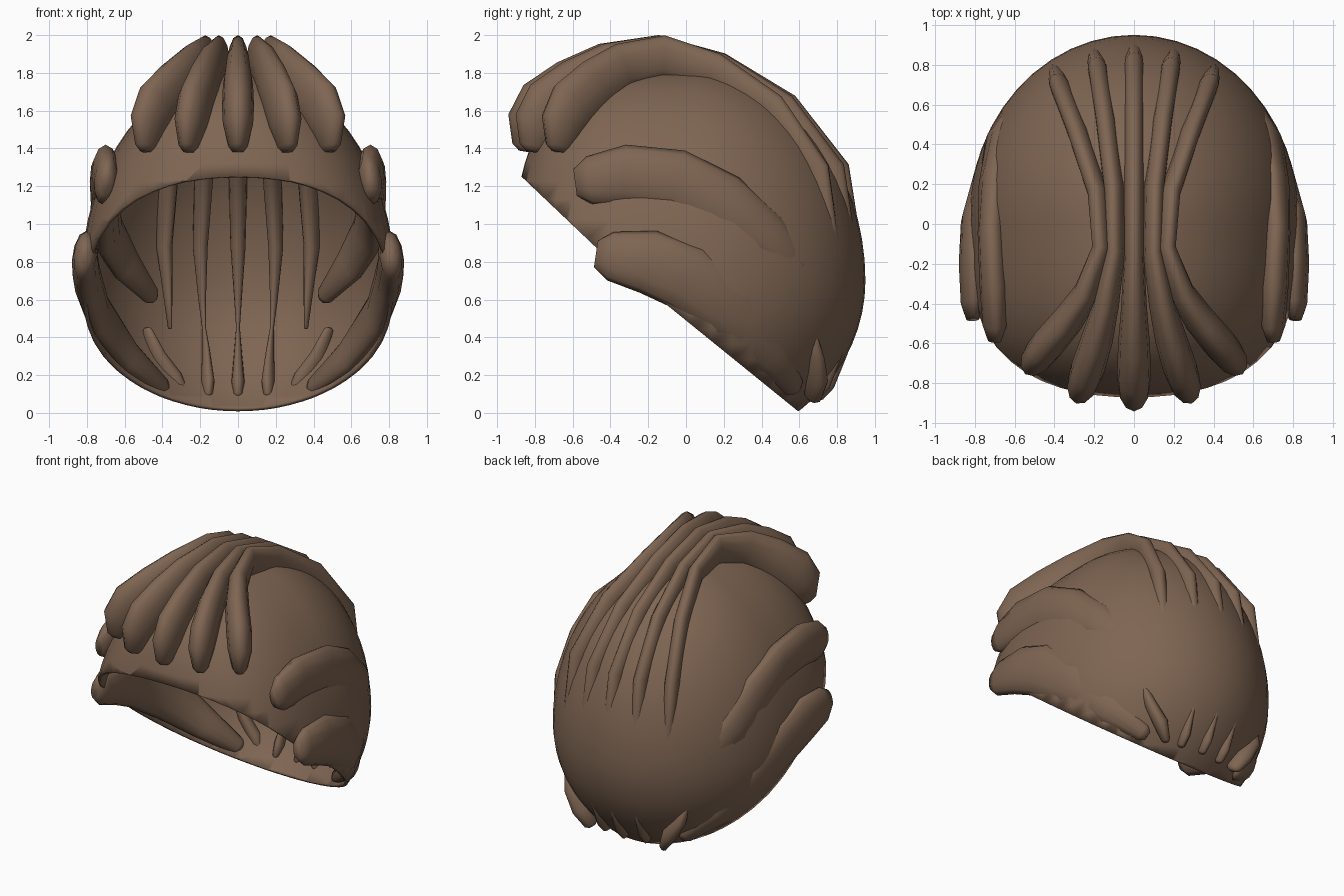
import bpy, bmesh, math
from mathutils import Vector

cube = bpy.data.objects.get("Cube")
if cube:
    bpy.data.objects.remove(cube, do_unlink=True)

brown = bpy.data.materials.new("warm_brown")
brown.use_nodes = True
brown.diffuse_color = (0.21, 0.13, 0.085, 1)
brown.node_tree.nodes["Principled BSDF"].inputs["Base Color"].default_value = brown.diffuse_color

CENTRE = Vector((0, 0.02, 0.7))


def finish(bm, name):
    bmesh.ops.recalc_face_normals(bm, faces=bm.faces)
    mesh = bpy.data.meshes.new(name)
    bm.to_mesh(mesh)
    bm.free()
    mesh.materials.append(brown)
    obj = bpy.data.objects.new(name, mesh)
    bpy.context.collection.objects.link(obj)
    for face in mesh.polygons:
        face.use_smooth = True
    return obj


# Thin hollow cap, squarer at the brow and cut by two sloping planes
def make_cap():
    bm = bmesh.new()
    bmesh.ops.create_uvsphere(bm, u_segments=48, v_segments=32, radius=1)
    for v in bm.verts:
        x, y, z = v.co
        if y < -0.001:
            y = -max(0, 1 - math.hypot(x, z) ** 3) ** (1 / 3)
        v.co = CENTRE + Vector((0.83 * x, 0.93 * y, z * (1.12 if z > 0 else 0.88)))
    for slope in (0.95, 0.81):
        bmesh.ops.bisect_plane(bm, geom=bm.verts[:] + bm.edges[:] + bm.faces[:],
                               plane_co=(0, -0.47, 0.87), plane_no=(0, -slope, -1),
                               clear_outer=True)
    cap = finish(bm, "hair_cap")
    wall = cap.modifiers.new("wall", "SOLIDIFY")
    wall.thickness = 0.02
    wall.offset = -1
    bpy.context.view_layer.objects.active = cap
    cap.select_set(True)
    bpy.ops.object.shade_smooth_by_angle(angle=math.radians(50))


# Rounded lock swept along a path; each size is (outward, sideways) half-width
def make_lock(name, path, sizes, mirror=1, upright=False, sides=12):
    pts = [Vector((p[0] * mirror, p[1], p[2])) for p in path]
    bm = bmesh.new()
    rings = []

    def ring(pos, out, across, size):
        rings.append([bm.verts.new(pos + out * math.cos(a) * size[0] + across * math.sin(a) * size[1])
                      for a in (math.tau * i / sides for i in range(sides))])

    last = len(pts) - 1
    for i, p in enumerate(pts):
        along = (pts[min(i + 1, last)] - pts[max(i - 1, 0)]).normalized()
        out = p - CENTRE
        if upright:
            out.z = 0
        out = (out - along * out.dot(along)).normalized()
        across = along.cross(out)
        size = Vector(sizes[i])
        # Rounded ends
        if i == 0:
            ring(p - along * size.y * 0.6, out, across, size * 0.55)
        ring(p, out, across, size)
        if i == last:
            ring(p + along * size.y * 0.6, out, across, size * 0.5)
    for a, b in zip(rings, rings[1:]):
        for i in range(sides):
            j = (i + 1) % sides
            bm.faces.new((a[i], a[j], b[j], b[i]))
    bm.faces.new(rings[0])
    bm.faces.new(rings[-1])
    finish(bm, name)


make_cap()

# Crown locks share one side profile, spread outward and pulled in toward the sides
profile = [(-0.83, 1.41), (-0.81, 1.53), (-0.75, 1.62), (-0.6, 1.73), (-0.42, 1.83), (-0.15, 1.88),
           (0.17, 1.81), (0.52, 1.61), (0.79, 1.28), (0.88, 0.88), (0.87, 0.6), (0.86, 0.45),
           (0.82, 0.33), (0.73, 0.16), (0.69, 0.09)]
outward = [0.09, 0.14, 0.16, 0.15, 0.13, 0.12, 0.1, 0.09, 0.08, 0.05, 0.03, 0.015, 0.04, 0.06, 0.04]
sideways = [0.05, 0.08, 0.085, 0.08, 0.065, 0.05, 0.05, 0.05, 0.05, 0.04, 0.02, 0.01, 0.02, 0.035, 0.025]
inner_x = [0.26, 0.25, 0.23, 0.185, 0.14, 0.095, 0.1, 0.14, 0.18, 0.2, 0.19, 0.18, 0.17, 0.16, 0.16]
outer_x = [0.48, 0.47, 0.43, 0.33, 0.235, 0.16, 0.18, 0.28, 0.37, 0.39, 0.37, 0.36]


def crown_lock(name, xs, front, back, mirror=1):
    path = [(x, y * (front if y < 0 else back), z) for x, (y, z) in zip(xs, profile)]
    make_lock(name, path, list(zip(outward, sideways)), mirror)


crown_lock("crown_lock_middle", [0] * len(profile), 1, 1)

temple = [(0.7, -0.51, 1.23), (0.7, -0.32, 1.255), (0.71, -0.05, 1.225), (0.71, 0.2, 1.11),
          (0.68, 0.43, 0.94), (0.59, 0.59, 0.78), (0.46, 0.7, 0.62)]
temple_size = [(0.06, 0.13), (0.075, 0.165), (0.075, 0.17), (0.07, 0.16), (0.06, 0.13),
               (0.05, 0.1), (0.04, 0.05)]
cheek = [(0.81, -0.4, 0.83), (0.81, -0.2, 0.8), (0.8, 0, 0.72), (0.74, 0.25, 0.53),
         (0.58, 0.45, 0.3), (0.4, 0.57, 0.14)]
cheek_size = [(0.06, 0.13), (0.07, 0.17), (0.07, 0.18), (0.06, 0.16), (0.06, 0.11), (0.04, 0.06)]
nape = [(0.48, 0.66, 0.44), (0.43, 0.68, 0.3), (0.35, 0.69, 0.18), (0.29, 0.67, 0.08)]
nape_size = [(0.03, 0.02), (0.06, 0.04), (0.07, 0.05), (0.05, 0.03)]

# Paired locks on both sides
for side, m in (("left", 1), ("right", -1)):
    crown_lock("crown_lock_inner_" + side, inner_x, 0.96, 0.97, m)
    crown_lock("crown_lock_outer_" + side, outer_x, 0.8, 0.87, m)
    make_lock("temple_lock_" + side, temple, temple_size, m, upright=True)
    make_lock("cheek_lock_" + side, cheek, cheek_size, m)
    make_lock("nape_lock_" + side, nape, nape_size, m)
